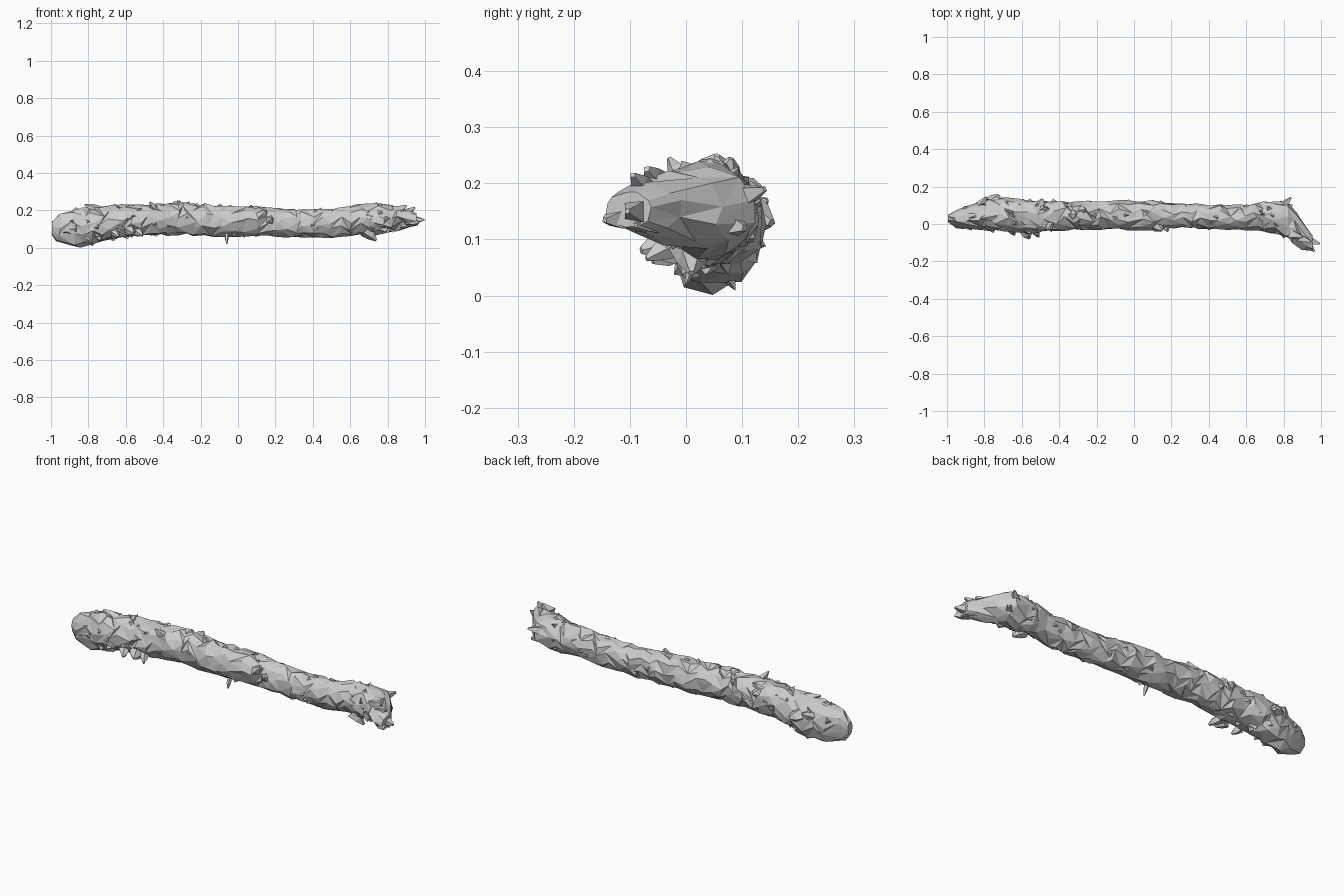
import bpy, bmesh, math, random
from mathutils import Vector, noise

random.seed(4)
cube = bpy.data.objects.get("Cube")
if cube:
    bpy.data.objects.remove(cube, do_unlink=True)

bark = bpy.data.materials.new("grey_bark")
bark.use_nodes = True
bark.diffuse_color = (0.6, 0.6, 0.6, 1)
bark.node_tree.nodes["Principled BSDF"].inputs["Base Color"].default_value = (0.6, 0.6, 0.6, 1)


def finish(bm, name):
    bmesh.ops.recalc_face_normals(bm, faces=bm.faces)
    mesh = bpy.data.meshes.new(name)
    bm.to_mesh(mesh)
    bm.free()
    mesh.materials.append(bark)
    ob = bpy.data.objects.new(name, mesh)
    bpy.context.collection.objects.link(ob)
    return ob


# Stations along the trunk: x, front y, back y, bottom z, top z
STATIONS = [
    (-.995, .01, .05, .07, .14), (-.96, -.02, .075, .03, .18),
    (-.88, -.03, .10, .005, .205), (-.78, -.035, .135, .015, .225),
    (-.68, -.04, .14, .04, .23), (-.57, -.05, .125, .06, .23),
    (-.42, -.035, .125, .07, .235), (-.28, -.03, .12, .07, .24),
    (-.08, -.03, .125, .06, .225), (.1, -.03, .125, .065, .225),
    (.25, -.02, .11, .055, .205), (.4, -.025, .105, .055, .205),
    (.55, -.035, .10, .06, .215), (.65, -.03, .11, .07, .23),
    (.74, -.045, .12, .065, .24), (.82, -.075, .125, .085, .23),
    (.86, -.10, .06, .09, .22), (.91, -.135, -.01, .11, .2),
    (.955, -.145, -.06, .12, .185),
]


def section(x):
    for a, b in zip(STATIONS, STATIONS[1:]):
        if x <= b[0]:
            t = (x - a[0]) / (b[0] - a[0])
            return [p + (q - p) * t for p, q in zip(a[1:], b[1:])]
    return STATIONS[-1][1:]


def surface(x, angle, scale=1.0):
    y0, y1, z0, z1 = section(x)
    return Vector((x, (y0 + y1) / 2 + math.cos(angle) * (y1 - y0) / 2 * scale,
                   (z0 + z1) / 2 + math.sin(angle) * (z1 - z0) / 2 * scale))


# Trunk: irregular rings lofted and split into facets
SIDES = 11
xs = [s[0] for s in STATIONS]
for a, b in zip(STATIONS, STATIONS[1:]):
    n = max(1, round((b[0] - a[0]) / .055))
    xs += [a[0] + (b[0] - a[0]) * i / n for i in range(1, n)]
xs.sort()
bm = bmesh.new()
rings = []
for k, x in enumerate(xs):
    ring = []
    for i in range(SIDES):
        ang = (i + .5 * (k % 2) + random.uniform(-.28, .28)) * math.tau / SIDES
        p = surface(x, ang, 1.02 + random.uniform(-.09, .07))
        if 0 < k < len(xs) - 1:
            p.x += random.uniform(-.016, .016)
        ring.append(bm.verts.new(p))
    rings.append(ring)
for a, b in zip(rings, rings[1:]):
    for i in range(SIDES):
        j = (i + 1) % SIDES
        if random.random() < .5:
            bm.faces.new((a[i], a[j], b[j]))
            bm.faces.new((a[i], b[j], b[i]))
        else:
            bm.faces.new((a[i], a[j], b[i]))
            bm.faces.new((a[j], b[j], b[i]))
for ring in (rings[0], rings[-1]):
    mid = sum((v.co for v in ring), Vector()) / SIDES
    hub = bm.verts.new(mid)
    for i in range(SIDES):
        bm.faces.new((ring[i], ring[(i + 1) % SIDES], hub))
finish(bm, "trunk")


def spike(bm, base, tip, radius, sides=4):
    """Add a jagged splinter from base to tip."""
    base, tip = Vector(base), Vector(tip)
    axis = (tip - base).normalized()
    u = axis.orthogonal().normalized()
    v = axis.cross(u)
    loops = []
    for t, r in ((0, 1), (.55, .75), (1, .2)):
        c = base.lerp(tip, t)
        loops.append([bm.verts.new(c + (u * math.cos(i * math.tau / sides)
                      + v * math.sin(i * math.tau / sides)) * radius * r
                      * random.uniform(.8, 1.2)) for i in range(sides)])
    for a, b in zip(loops, loops[1:]):
        for i in range(sides):
            j = (i + 1) % sides
            bm.faces.new((a[i], a[j], b[j], b[i]))
    bm.faces.new(loops[0])
    bm.faces.new(loops[-1])


# Splinters on the broken forward-hooking tip
bm = bmesh.new()
for base, tip, r in [
    ((.9, -.08, .15), (.995, -.105, .15), .03), ((.91, -.10, .14), (.965, -.145, .135), .03),
    ((.88, -.07, .18), (.945, -.095, .215), .025), ((.84, -.05, .2), (.9, -.07, .225), .03),
    ((.78, .08, .17), (.84, .14, .19), .03), ((.8, .06, .13), (.845, .105, .12), .035),
    ((.9, -.06, .13), (.96, -.09, .125), .025),
]:
    spike(bm, base, tip, r)
finish(bm, "tip_splinters")

# Knots, a short twig and raised stubs
bm = bmesh.new()
for base, tip, r in [
    ((-.06, .02, .08), (-.06, .0, .022), .014), ((.68, .01, .09), (.74, .01, .04), .035),
    ((-.58, -.03, .09), (-.56, -.08, .08), .035), ((-.54, -.02, .09), (-.51, -.07, .065), .025),
    ((-.66, -.02, .08), (-.64, -.06, .06), .025), ((-.76, .11, .15), (-.72, .153, .13), .04),
    ((-.82, .1, .15), (-.79, .145, .17), .025), ((-.74, .04, .2), (-.82, .03, .23), .025),
    ((-.44, .0, .2), (-.47, -.03, .245), .022), ((-.33, .05, .22), (-.31, .055, .25), .03),
    ((-.28, .07, .21), (-.26, .08, .245), .025), ((-.5, .1, .19), (-.49, .135, .19), .025),
    ((.12, -.01, .17), (.15, -.035, .2), .03), ((.17, -.01, .15), (.18, -.04, .16), .025),
]:
    spike(bm, base, tip, r, 5)
finish(bm, "knots")

# Loose bark flakes lying along the trunk
bm = bmesh.new()
for n in range(85):
    x = random.uniform(-.9, .84)
    if n % 3 == 0:
        x = random.choice((random.uniform(-.9, -.45), random.uniform(.68, .84)))
    ang = random.uniform(0, math.tau)
    length = random.uniform(.025, .06) * random.choice((-1, 1))
    width = random.uniform(.12, .32)
    corners = [surface(x, ang - width, .9), surface(x, ang + width, .9),
               surface(x + length, ang + random.uniform(-.2, .2), .9),
               surface(x + length * random.uniform(.1, .8), ang, random.uniform(1.05, 1.16))]
    vs = [bm.verts.new(c) for c in corners]
    for f in ((0, 1, 2), (0, 1, 3), (1, 2, 3), (2, 0, 3)):
        bm.faces.new([vs[i] for i in f])
for v in bm.verts:
    v.co.z = max(v.co.z, 0)
finish(bm, "bark_flakes")
